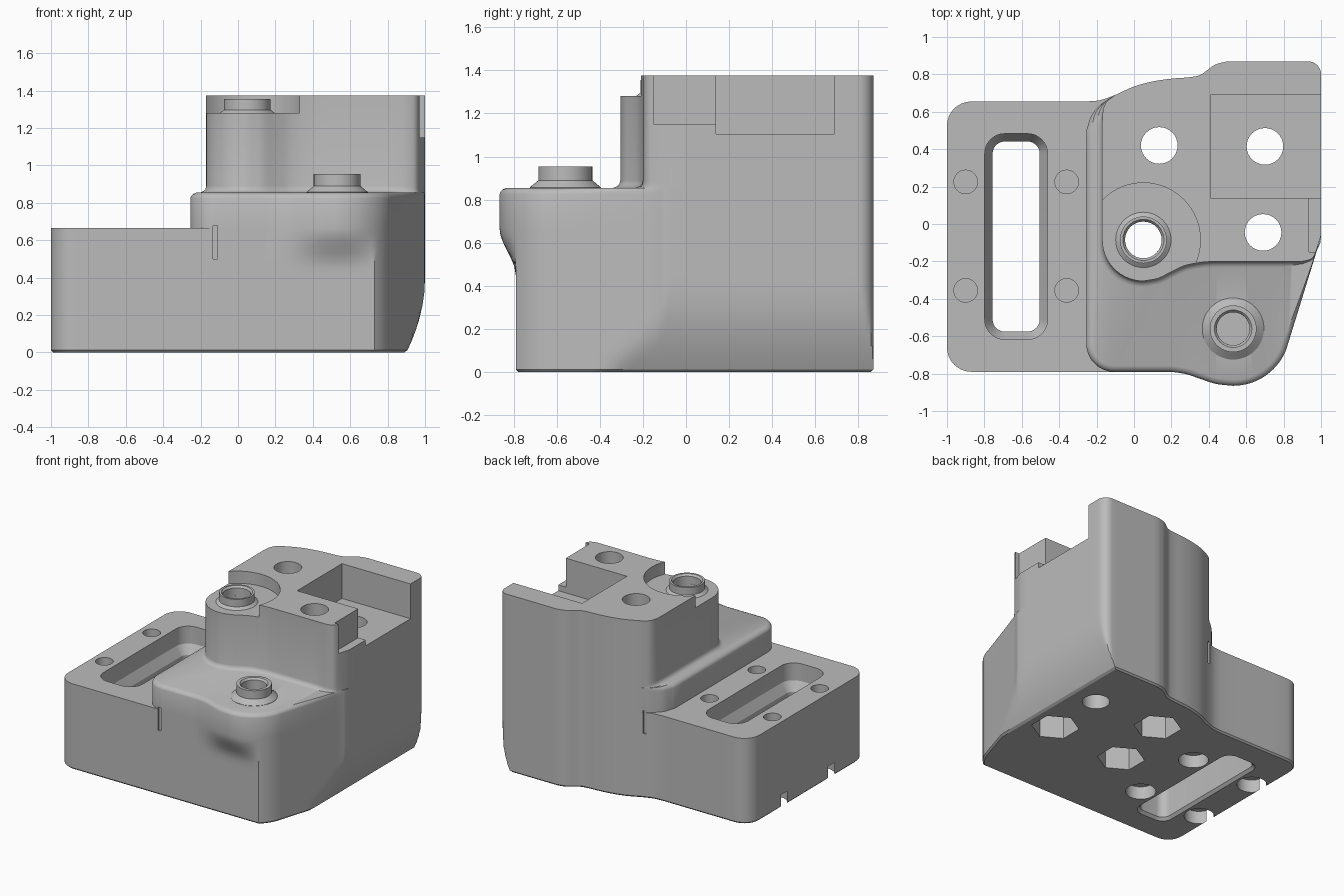
import bpy, bmesh
from math import sin, cos, radians, pi
from mathutils import Vector

cube = bpy.data.objects.get("Cube")
if cube:
    bpy.data.objects.remove(cube, do_unlink=True)

grey = bpy.data.materials.new("plain_grey")
grey.use_nodes = True
grey.diffuse_color = (0.5, 0.5, 0.5, 1)
grey.node_tree.nodes["Principled BSDF"].inputs["Base Color"].default_value = (0.5, 0.5, 0.5, 1)


# Path helpers: each returns n points and leaves out the end point
def line(a, b, n):
    a, b = Vector(a), Vector(b)
    return [a.lerp(b, i / n) for i in range(n)]


def arc(cx, cy, r, a0, a1, n):
    angles = [radians(a0 + (a1 - a0) * i / n) for i in range(n)]
    return [Vector((cx + r * cos(t), cy + r * sin(t))) for t in angles]


def spline(pts, n):
    p = [Vector(q) for q in pts]
    p = [2 * p[0] - p[1]] + p + [2 * p[-1] - p[-2]]
    out = []
    for i in range(n):
        u = i / n * (len(pts) - 1)
        k = int(u)
        t = u - k
        a, b, c, d = p[k:k + 4]
        out.append(0.5 * (2 * b + (c - a) * t + (2 * a - 5 * b + 4 * c - d) * t * t
                          + (3 * b - a - 3 * c + d) * t ** 3))
    return out


def loft(name, rings):
    """Closed solid through rings of equal point count."""
    bm = bmesh.new()
    vs = [[bm.verts.new(p) for p in ring] for ring in rings]
    n = len(vs[0])
    for lo, hi in zip(vs, vs[1:]):
        for i in range(n):
            j = (i + 1) % n
            bm.faces.new((lo[i], lo[j], hi[j], hi[i]))
    bm.faces.new(vs[0][::-1])
    bm.faces.new(vs[-1])
    bmesh.ops.remove_doubles(bm, verts=bm.verts, dist=0.0002)
    bmesh.ops.recalc_face_normals(bm, faces=bm.faces)
    mesh = bpy.data.meshes.new(name)
    bm.to_mesh(mesh)
    bm.free()
    mesh.materials.append(grey)
    ob = bpy.data.objects.new(name, mesh)
    bpy.context.collection.objects.link(ob)
    return ob


# Outlines of the three storeys, matched point for point
S, E, F = (-0.1, 0.69), (1, -0.06), (-0.105, -0.79)
front = (line(F, (0.2, -0.79), 6)
         + spline([(0.2, -0.79), (0.28, -0.803), (0.36, -0.83), (0.44, -0.855), (0.53, -0.865)], 18)
         + arc(0.53, -0.56, 0.305, 270, 342.5, 16)
         + line((0.82, -0.652), (0.98, -0.135), 12)
         + spline([(0.98, -0.135), (0.996, -0.1), E], 4))
back = (line(E, (1, 0.8), 14) + arc(0.93, 0.8, 0.07, 0, 90, 8) + line((0.93, 0.87), (0.5, 0.87), 10)
        + spline([(0.5, 0.87), (0.43, 0.85), (0.36, 0.8), (0.3, 0.785), (0.2, 0.777),
                  (0.1, 0.762), (0, 0.735), S], 28))
low = (spline([S, (-0.18, 0.662), (-0.26, 0.655)], 5) + line((-0.26, 0.655), (-0.87, 0.655), 5)
       + arc(-0.87, 0.525, 0.13, 90, 180, 8) + line((-1, 0.525), (-1, -0.66), 12)
       + arc(-0.87, -0.66, 0.13, 180, 270, 8) + line((-0.87, -0.79), F, 8) + front + back)
mid = (spline([S, (-0.17, 0.645), (-0.225, 0.585), (-0.255, 0.5)], 18)
       + line((-0.255, 0.5), (-0.255, -0.64), 12) + arc(-0.105, -0.64, 0.15, 180, 270, 16)
       + front + back)
tower = (spline([S, (-0.145, 0.655), (-0.165, 0.61), (-0.17, 0.55)], 18)
         + line((-0.17, 0.55), (-0.17, -0.085), 12) + arc(0.05, -0.085, 0.22, 180, 270, 16)
         + spline([(0.05, -0.305), (0.13, -0.29), (0.2, -0.255), (0.28, -0.22),
                   (0.38, -0.203), (0.46, -0.2)], 20)
         + line((0.46, -0.2), (0.8, -0.2), 20) + line((0.8, -0.2), (0.9, -0.2), 6)
         + spline([(0.9, -0.2), (0.95, -0.185), (0.975, -0.14), E], 10) + back)
FREE = len(low) - len(back)   # points that differ between storeys


def ring(outline, z, offset=0.0, faded=True):
    s = min(1, max(0, (z - 0.45) / 0.215))
    s = s * s * (3 - 2 * s)                                  # front bulge grows with height
    limit = 1 - 0.1 * max(0, 1 - z / 0.4) ** 2               # right wall tucks in at the foot
    pts, n = [], len(outline)
    for i, p in enumerate(outline):
        t = (outline[(i + 1) % n] - outline[i - 1]).normalized()
        w = max(0, min(1, i / 18, (FREE - i) / 16)) ** 2 if faded else 1
        q = p + Vector((t.y, -t.x)) * offset * w
        if q.y < -0.79:
            q.y = -0.79 + (q.y + 0.79) * s
        if not faded:
            q.y = max(q.y, -0.79 - offset)
            limit = min(limit, 0.9 + offset)
        pts.append((min(q.x, limit), q.y, z))
    return pts


rings = [ring(low, 0, -0.012, False)]
rings += [ring(low, z) for z in (0.012, 0.06, 0.12, 0.18, 0.25, 0.32, 0.4, 0.45,
                                 0.49, 0.53, 0.57, 0.61, 0.64, 0.665)]
rings += [ring(mid, 0.665), ring(mid, 0.825), ring(mid, 0.836, -0.004),
          ring(mid, 0.847, -0.014), ring(mid, 0.855, -0.032)]
rings += [ring(tower, 0.855, 0.032), ring(tower, 0.863, 0.014), ring(tower, 0.874, 0.004),
          ring(tower, 0.89), ring(tower, 1.375)]
body = loft("body", rings)


# Cutters
cutters = []


def cut_round(x, y, r, z0, z1, n=32, turn=0):
    flat = arc(x, y, r, turn, turn + 360, n)
    cutters.append(loft("cutter", [[(p.x, p.y, z) for p in flat] for z in (z0, z1)]))


def cut_box(x0, x1, y0, y1, z0, z1):
    flat = [(x0, y0), (x1, y0), (x1, y1), (x0, y1)]
    cutters.append(loft("cutter", [[(*p, z) for p in flat] for z in (z0, z1)]))


def rounded(x, y, hx, hy, r, z):
    pts = []
    for k, (sx, sy) in enumerate([(1, 1), (-1, 1), (-1, -1), (1, -1)]):
        pts += arc(x + sx * (hx - r), y + sy * (hy - r), r, 90 * k, 90 * k + 90, 8)
        pts.append(arc(x + sx * (hx - r), y + sy * (hy - r), r, 90 * k + 90, 0, 1)[0])
    return [(p.x, p.y, z) for p in pts]


# Long slot with a stepped mouth
slot = [(0.04, -0.02), (0.02, 0), (0, 0.02), (0, 0.46), (0.042, 0.53), (0.042, 0.7)]
cutters.append(loft("cutter", [rounded(-0.63, -0.067, 0.126 + g, 0.508 + g, 0.065 + g, z)
                               for g, z in slot]))
# Bolt holes of the low block, counterbored from below
for x in (-0.9, -0.36):
    for y in (0.225, -0.355):
        cut_round(x, y, 0.063, 0.14, 0.7)
        cut_round(x, y, 0.107, -0.05, 0.1)
# Corner pocket, side notch and boss recess
cut_box(0.41, 1.1, 0.14, 0.69, 1.105, 1.5)
cut_box(0.935, 1.1, -0.15, 0.16, 1.15, 1.5)
cut_round(0.05, -0.085, 0.305, 1.28, 1.5, 64)
# Small reliefs beside the middle storey
cut_box(-0.135, -0.11, -0.85, -0.778, 0.5, 0.68)
cut_box(-0.135, -0.11, 0.67, 0.75, 0.5, 0.68)
# Through holes, three with nut pockets
for x, y, nut in ((0.135, 0.42, True), (0.69, -0.045, True), (0.05, -0.085, True), (0.7, 0.415, False)):
    cut_round(x, y, 0.098, -0.1, 1.5)
    if nut:
        cut_round(x, y, 0.17, -0.05, 0.35, 6, 30)
# Blind hole in the middle storey
cut_round(0.53, -0.56, 0.088, 0.4, 1.0)

for c in cutters:
    c.hide_render = True
    mod = body.modifiers.new("cut", "BOOLEAN")
    mod.operation, mod.solver, mod.object = "DIFFERENCE", "EXACT", c
bpy.context.view_layer.update()
result = bpy.data.meshes.new_from_object(body.evaluated_get(bpy.context.evaluated_depsgraph_get()))
body.modifiers.clear()
body.data = result
result.name = "body"
for c in cutters:
    bpy.data.objects.remove(c, do_unlink=True)


# Collars around the two raised holes
def collar(name, x, y, profile, n=48):
    bm = bmesh.new()
    loops = [[bm.verts.new((x + r * cos(2 * pi * i / n), y + r * sin(2 * pi * i / n), z))
              for i in range(n)] for r, z in profile]
    for k in range(len(loops)):
        a, b = loops[k], loops[(k + 1) % len(loops)]
        for i in range(n):
            j = (i + 1) % n
            bm.faces.new((a[i], a[j], b[j], b[i]))
    bmesh.ops.recalc_face_normals(bm, faces=bm.faces)
    mesh = bpy.data.meshes.new(name)
    bm.to_mesh(mesh)
    bm.free()
    mesh.materials.append(grey)
    ob = bpy.data.objects.new(name, mesh)
    bpy.context.collection.objects.link(ob)
    return ob


upper = collar("upper_collar", 0.05, -0.085, [(0.098, 1.27), (0.148, 1.27), (0.148, 1.28),
               (0.125, 1.297), (0.125, 1.355), (0.11, 1.355), (0.098, 1.34)])
lower = collar("lower_collar", 0.53, -0.56, [(0.088, 0.84), (0.165, 0.84), (0.165, 0.857),
               (0.125, 0.89), (0.125, 0.955), (0.1, 0.955), (0.088, 0.94)])

# Smooth shading with sharp edges kept
bpy.ops.object.select_all(action="DESELECT")
for ob in (body, upper, lower):
    ob.select_set(True)
bpy.context.view_layer.objects.active = body
bpy.ops.object.shade_smooth_by_angle(angle=radians(30))
